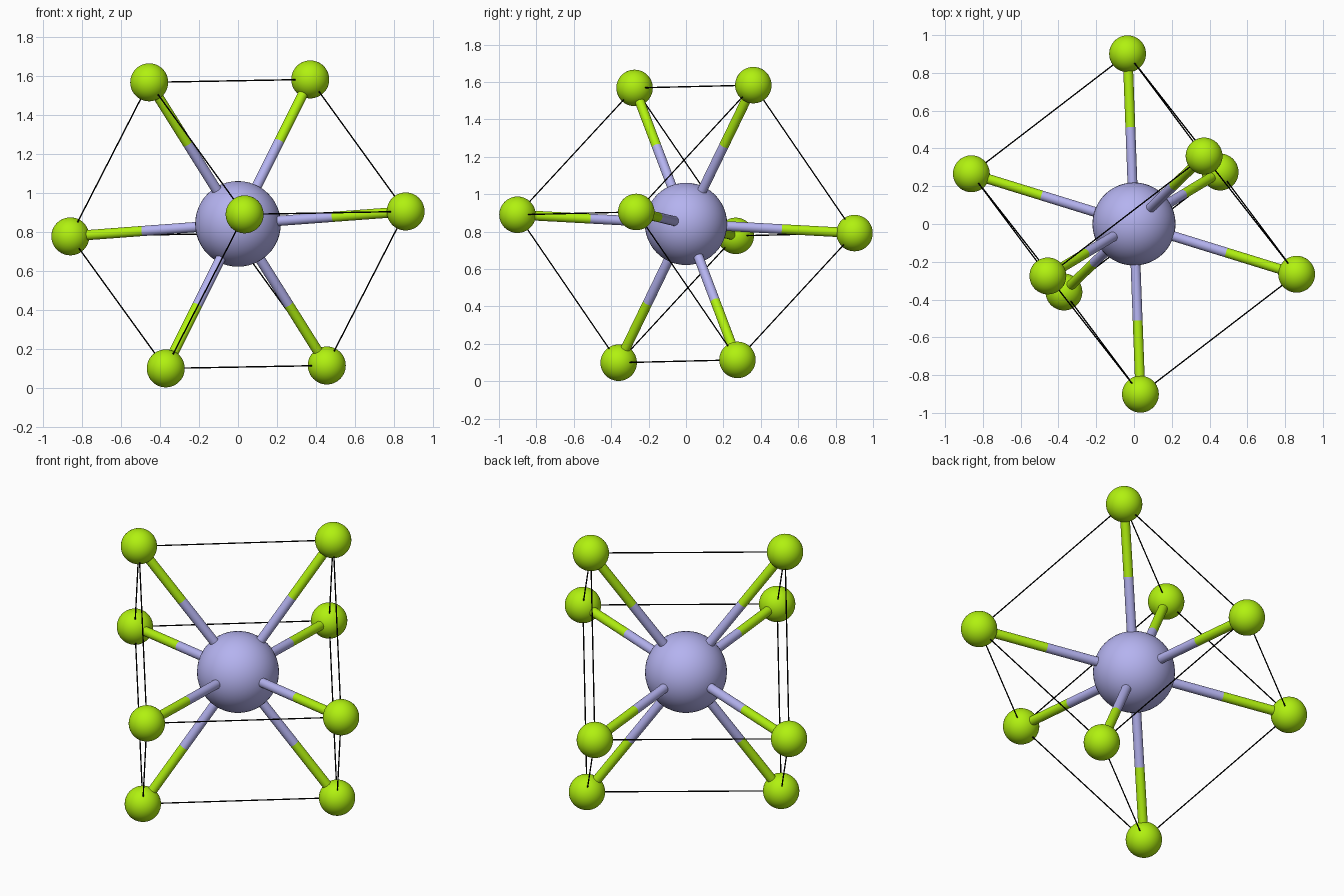
import bpy
from mathutils import Vector

if "Cube" in bpy.data.objects:
    bpy.data.objects.remove(bpy.data.objects["Cube"])

CENTRE = Vector((0, 0, 0.841))
R_CENTRE, R_OUTER, R_BOND, R_EDGE = 0.22, 0.0975, 0.026, 0.0035


def material(name, rgb):
    m = bpy.data.materials.new(name)
    m.diffuse_color = (*rgb, 1)
    m.use_nodes = True
    m.node_tree.nodes["Principled BSDF"].inputs["Base Color"].default_value = m.diffuse_color
    return m


violet = material("violet", (0.46, 0.45, 0.87))
green = material("green", (0.44, 0.88, 0.005))
black = material("black", (0.0, 0.0, 0.0))


def finish(name, mat):
    ob = bpy.context.object
    ob.name = name
    ob.data.materials.append(mat)
    bpy.ops.object.shade_smooth_by_angle()
    return ob


def ball(name, pos, radius, mat):
    bpy.ops.mesh.primitive_uv_sphere_add(segments=48, ring_count=24, radius=radius, location=pos)
    return finish(name, mat)


def rod(name, a, b, radius, mat, sides):
    d = b - a
    bpy.ops.mesh.primitive_cylinder_add(vertices=sides, radius=radius, depth=d.length,
                                        location=(a + b) / 2,
                                        rotation=d.to_track_quat('Z', 'Y').to_euler())
    return finish(name, mat)


# Tilted cube: one corner plus its three edge directions
corner = Vector((-0.456, -0.275, 0.727))
edge_u = Vector((0.827, 0.635, 0.015))
edge_v = Vector((-0.405, 0.541, -0.791))
edge_w = Vector((0.490, -0.626, -0.678))
corners = {(i, j, k): CENTRE + corner + i * edge_u + j * edge_v + k * edge_w
           for i in (0, 1) for j in (0, 1) for k in (0, 1)}

# Central atom
ball("central_atom", CENTRE, R_CENTRE, violet)

# Outer atoms and their two-coloured bonds
for n, p in enumerate(corners.values(), 1):
    ball(f"outer_atom_{n}", p, R_OUTER, green)
    d = (p - CENTRE).normalized()
    mid = CENTRE + d * (R_CENTRE + (p - CENTRE).length - R_OUTER) / 2
    rod(f"inner_bond_{n}", CENTRE + d * R_CENTRE * 0.9, mid, R_BOND, violet, 24)
    rod(f"outer_bond_{n}", mid, p - d * R_OUTER * 0.85, R_BOND, green, 24)

# Thin cube edges between neighbouring outer atoms
for key, p in corners.items():
    for axis in range(3):
        if key[axis] == 0:
            other = tuple(1 if a == axis else key[a] for a in range(3))
            q = corners[other]
            rod("cube_edge", p, q, R_EDGE, black, 8)
